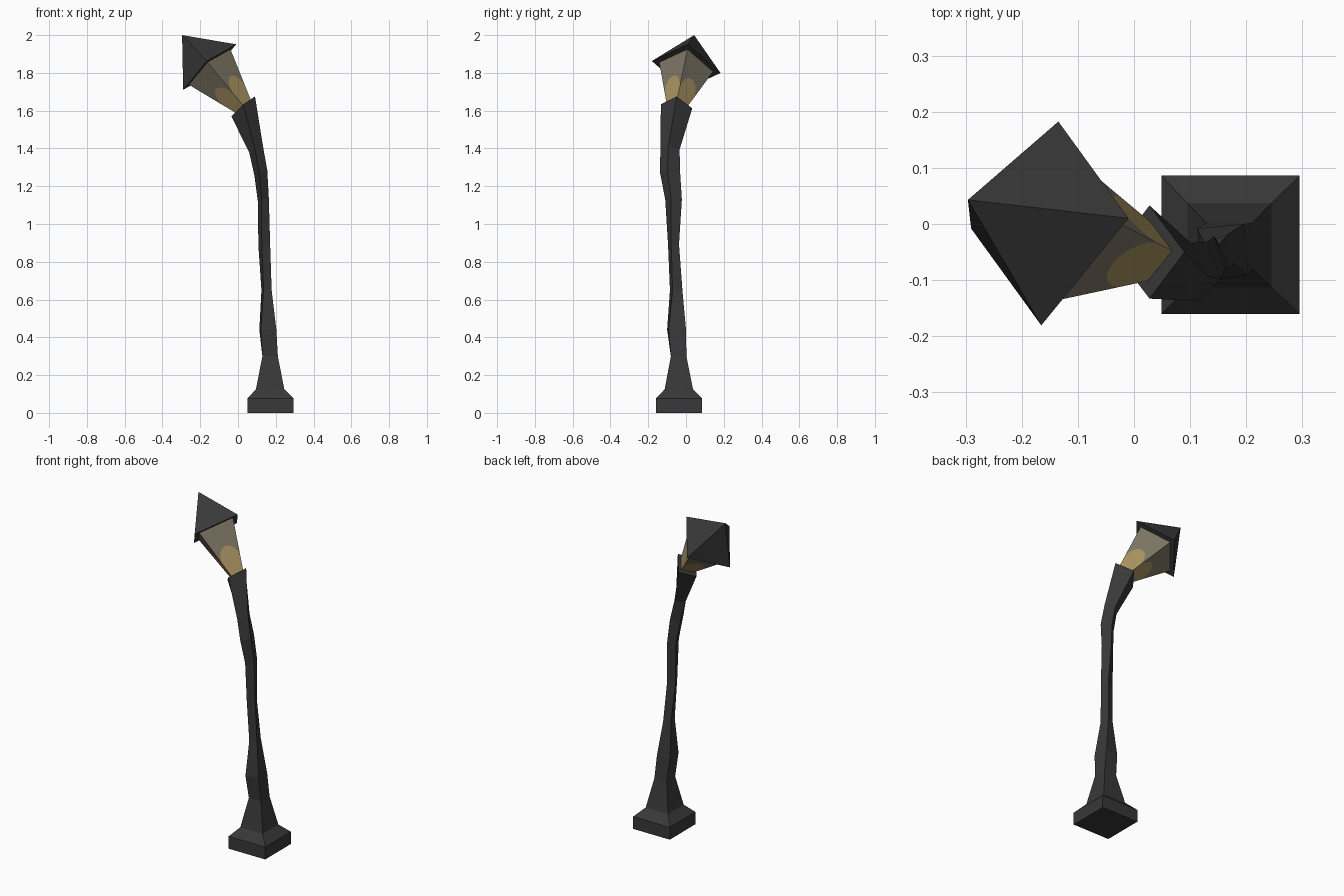
import bpy, bmesh, math
from mathutils import Vector

if "Cube" in bpy.data.objects:
    bpy.data.objects.remove(bpy.data.objects["Cube"])


def material(name, rgb):
    m = bpy.data.materials.new(name)
    m.diffuse_color = (*rgb, 1)
    m.use_nodes = True
    m.node_tree.nodes["Principled BSDF"].inputs["Base Color"].default_value = m.diffuse_color
    return m


iron = material("dark iron", (0.040, 0.040, 0.040))
glass_tan = material("smoky glass", (0.20, 0.175, 0.125))
glow_yellow = material("warm glow", (0.38, 0.28, 0.115))


def finish(bm, name, mats):
    bmesh.ops.remove_doubles(bm, verts=bm.verts, dist=1e-5)
    bmesh.ops.recalc_face_normals(bm, faces=bm.faces)
    me = bpy.data.meshes.new(name)
    bm.to_mesh(me)
    bm.free()
    for m in mats:
        me.materials.append(m)
    ob = bpy.data.objects.new(name, me)
    bpy.context.collection.objects.link(ob)
    return ob


def ring(cx, cy, cz, hx, hy, twist=0, tilt=0):
    """Four corners of a twisted, tilted rectangle with half extents hx, hy."""
    scale = 1 / math.cos(math.radians(45 - twist))
    pts = []
    for k in range(4):
        a = math.radians(-45 + twist + 90 * k)
        x, y = math.cos(a) * hx * scale, math.sin(a) * hy * scale
        pts.append(Vector((cx + x, cy + y, cz + tilt * x - 0.15 * tilt * y)))
    return pts


def loft(name, rings):
    bm = bmesh.new()
    loops = [[bm.verts.new(p) for p in r] for r in rings]
    for a, b in zip(loops, loops[1:]):
        for i in range(4):
            j = (i + 1) % 4
            bm.faces.new((a[i], a[j], b[j], b[i]))
    bm.faces.new(loops[0][::-1])
    bm.faces.new(loops[-1])
    return finish(bm, name, [iron])


# Square stepped foot
loft("foot", [
    ring(0.172, -0.037, 0.0, 0.123, 0.123),
    ring(0.172, -0.037, 0.075, 0.123, 0.123),
    ring(0.170, -0.038, 0.125, 0.075, 0.075),
    ring(0.170, -0.039, 0.30, 0.041, 0.041),
])

# Crooked post, twisting an eighth of a turn and bending towards the lantern
loft("post", [
    ring(0.170, -0.039, 0.30, 0.041, 0.041),
    ring(0.158, -0.050, 0.44, 0.045, 0.050, 5),
    ring(0.151, -0.052, 0.65, 0.027, 0.033, 15),
    ring(0.139, -0.066, 0.89, 0.031, 0.029, 22, 0.2),
    ring(0.134, -0.066, 1.13, 0.029, 0.044, 28, 0.3),
    ring(0.121, -0.084, 1.27, 0.034, 0.053, 30, 0.4),
    ring(0.096, -0.085, 1.395, 0.036, 0.051, 36, 0.5),
    ring(0.0275, -0.050, 1.623, 0.0625, 0.083, 45, 0.84),
])

# Tilted lantern frame: collar centre, roof centre and two diagonal directions
collar = Vector((0.0275, -0.050, 1.623))
eaves = Vector((-0.150, 0.001, 1.831))
u = Vector((0.757, 0.049, 0.649)).normalized()
axis = (eaves - collar).normalized()
v = axis.cross(u).normalized()


def diamond(centre, r):
    return [centre + d * r for d in (u, v, -u, -v)]


# Pyramid roof
bm = bmesh.new()
corners = [bm.verts.new(p) for p in diamond(eaves, 0.185)]
apex = bm.verts.new((-0.296, 0.043, 2.0))
bm.faces.new(corners[::-1])
for i in range(4):
    bm.faces.new((corners[i], corners[(i + 1) % 4], apex))
finish(bm, "roof", [iron])

# Flared glass, each pane cut by an arched glow
bm = bmesh.new()
low = diamond(collar - axis * 0.002, 0.052)
high = diamond(eaves, 0.145)
for i in range(4):
    j = (i + 1) % 4
    arch = []
    for k in range(11):
        a = math.pi * k / 10
        t = 0.28 + 0.29 * math.sin(a)
        left, right = low[i].lerp(high[i], t), low[j].lerp(high[j], t)
        # keep the arch as wide as the pane is at its springing line
        squeeze = (low[i].lerp(high[i], 0.28) - low[j].lerp(high[j], 0.28)).length \
            / (left - right).length
        s = 0.5 - 0.5 * math.cos(a) * squeeze
        arch.append(left.lerp(right, s))
    pane = [high[j], high[i]] + arch
    glow = [low[j], low[i]] + arch
    for pts, index in ((pane, 0), (glow, 1)):
        f = bm.faces.new([bm.verts.new(p) for p in pts])
        f.material_index = index
finish(bm, "lantern_glass", [glass_tan, glow_yellow])
